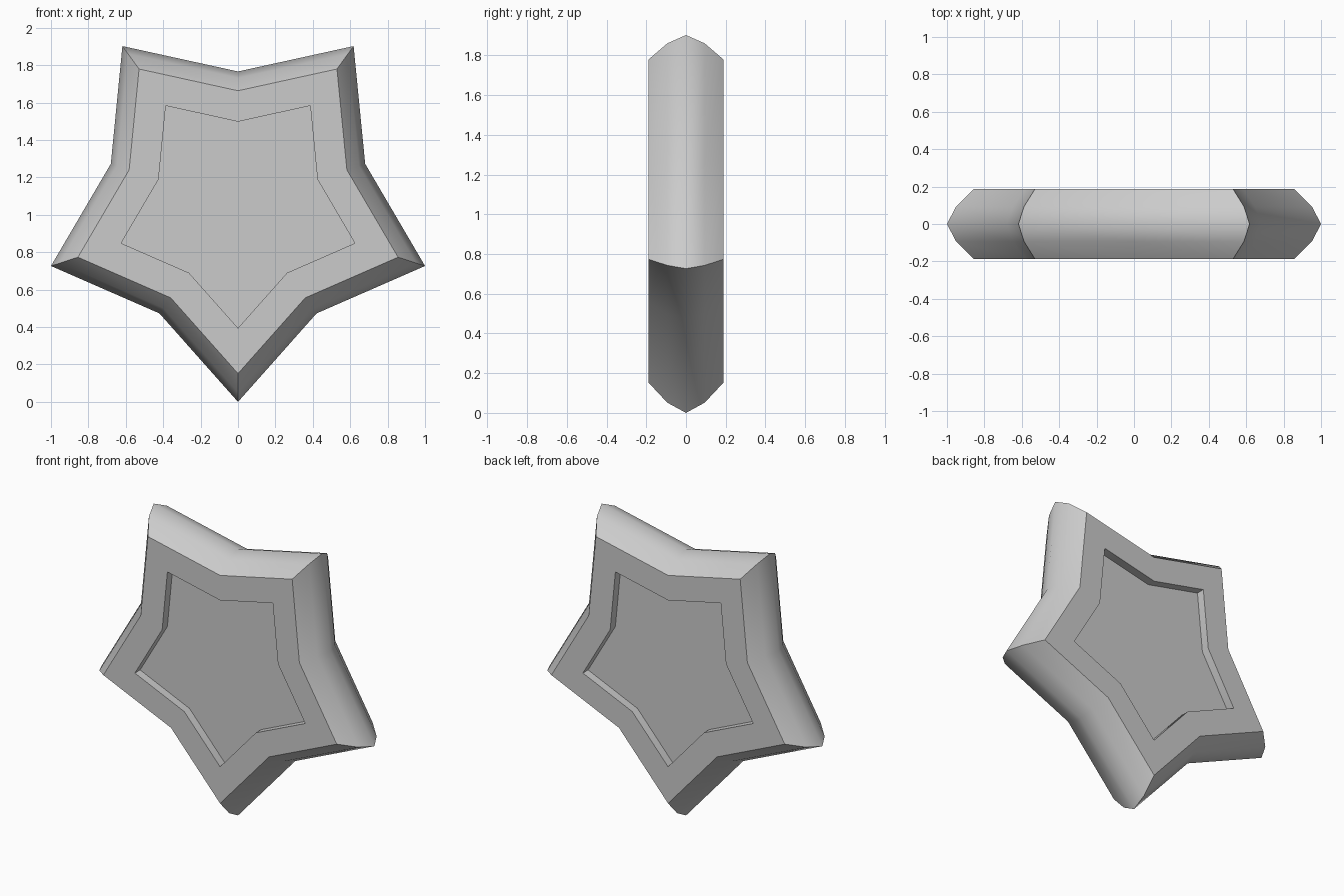
import bpy, bmesh
from math import sin, cos, pi, radians

if "Cube" in bpy.data.objects:
    bpy.data.objects.remove(bpy.data.objects["Cube"])

R, RATIO = 1.0515, 0.68          # tip radius and notch/tip ratio
CENTRE_Z = R

# Cross-section from rim to recessed face: (tip radius, depth)
half = [(1.0, 0.094), (0.90, 0.188), (0.657, 0.188), (0.657, 0.133)]
section = [(r, -y) for r, y in reversed(half)] + [(R, 0.0)] + half

bm = bmesh.new()


def star_ring(radius, y):
    """Five-pointed star outline, one tip pointing down."""
    ring = []
    for i in range(10):
        a = -pi / 2 + i * pi / 5
        r = radius if i % 2 == 0 else radius * RATIO
        ring.append(bm.verts.new((r * cos(a), y, CENTRE_Z + r * sin(a))))
    return ring


# Loft the star outlines from front to back
rings = [star_ring(r, y) for r, y in section]
for a, b in zip(rings, rings[1:]):
    for i in range(10):
        j = (i + 1) % 10
        bm.faces.new((a[i], a[j], b[j], b[i]))

# Recessed front and back panels
bm.faces.new(rings[0])
bm.faces.new(rings[-1])
bmesh.ops.recalc_face_normals(bm, faces=bm.faces)

mesh = bpy.data.meshes.new("star_body")
bm.to_mesh(mesh)
bm.free()
star = bpy.data.objects.new("star_body", mesh)
bpy.context.collection.objects.link(star)

# Smooth rounded sides, sharp tips and rims
bpy.context.view_layer.objects.active = star
star.select_set(True)
bpy.ops.object.shade_smooth_by_angle(angle=radians(45))
